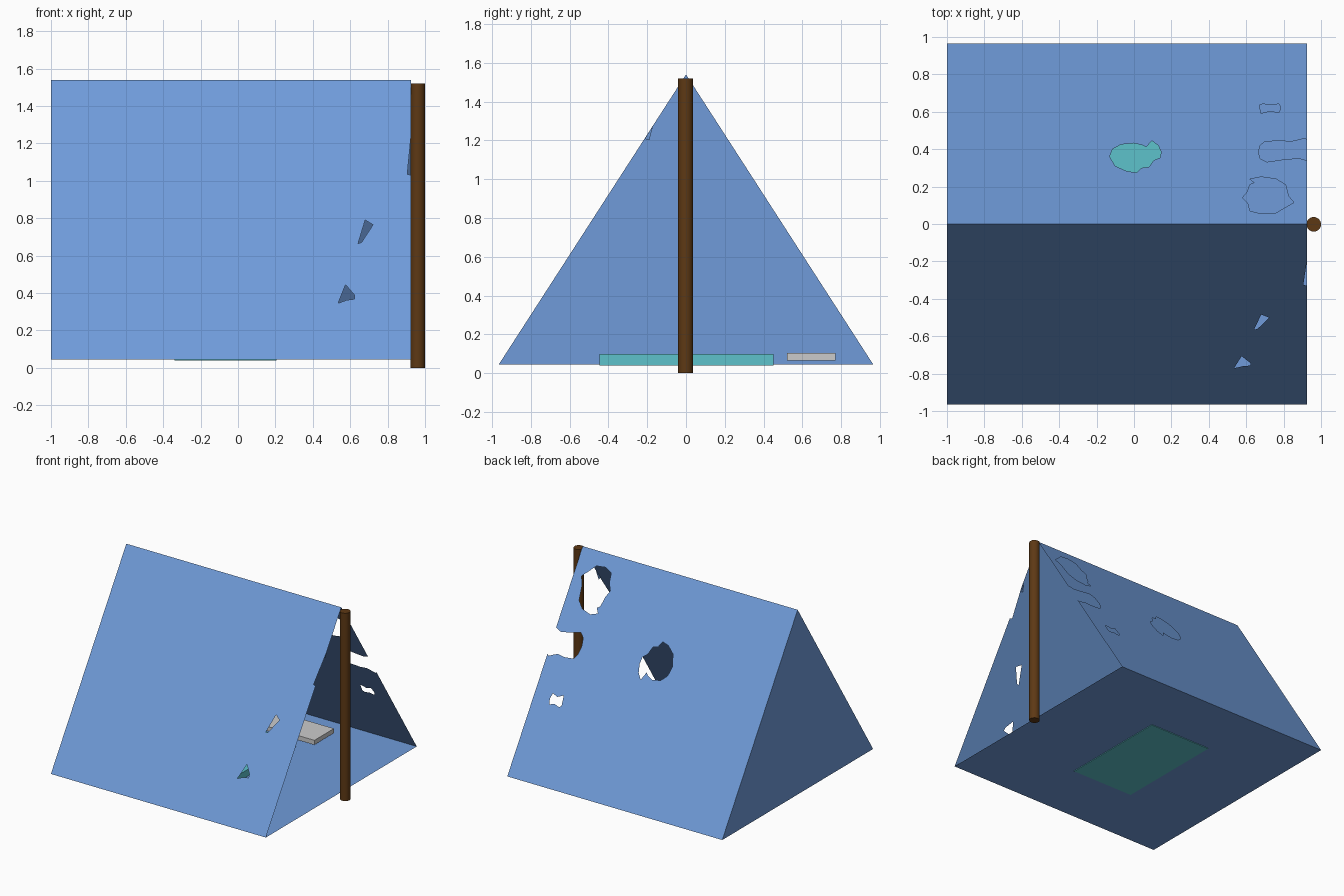
import bpy, bmesh
from mathutils import Vector

if "Cube" in bpy.data.objects:
    bpy.data.objects.remove(bpy.data.objects["Cube"])

X0, X1, HALF, BASE, RIDGE = -1.0, 0.925, 0.965, 0.045, 1.54


def material(name, rgb):
    m = bpy.data.materials.new(name)
    m.diffuse_color = (*rgb, 1)
    m.use_nodes = True
    m.node_tree.nodes["Principled BSDF"].inputs["Base Color"].default_value = m.diffuse_color
    return m


BLUE = material("blue_canvas", (0.16, 0.33, 0.70))
TEAL = material("teal_fabric", (0.11, 0.54, 0.60))
BROWN = material("brown_wood", (0.11, 0.04, 0.007))


def finish(bm, name, mat=None):
    me = bpy.data.meshes.new(name)
    bm.to_mesh(me)
    bm.free()
    ob = bpy.data.objects.new(name, me)
    bpy.context.collection.objects.link(ob)
    if mat:
        me.materials.append(mat)
    return ob


def slope_z(y):
    return RIDGE - abs(y) / HALF * (RIDGE - BASE)


def slope_y(z):
    return -(RIDGE - z) / (RIDGE - BASE) * HALF


def roof(name, outline, holes):
    """Flat sheet drawn in plan with torn holes, then lifted onto the slope."""
    bm = bmesh.new()
    for loop in [outline] + holes:
        vs = [bm.verts.new((x, y, 0)) for x, y in loop]
        for a, b in zip(vs, vs[1:] + vs[:1]):
            bm.edges.new((a, b))
    bmesh.ops.triangle_fill(bm, use_beauty=True, use_dissolve=False,
                            edges=bm.edges[:], normal=Vector((0, 0, 1)))
    for f in bm.faces:
        f.normal_update()
        if f.normal.z < 0:
            f.normal_flip()
    for v in bm.verts:
        v.co.z = slope_z(v.co.y)
    return finish(bm, name, BLUE)


def sheet(name, points):
    bm = bmesh.new()
    bm.faces.new([bm.verts.new(p) for p in points])
    return finish(bm, name, BLUE)


def box(name, lo, hi, mat=None):
    bm = bmesh.new()
    bmesh.ops.create_cube(bm, size=1)
    for v in bm.verts:
        v.co = [l + (c + 0.5) * (h - l) for c, l, h in zip(v.co, lo, hi)]
    return finish(bm, name, mat)


# back roof with large ragged holes and a torn edge
middle_hole = [(-0.13, 0.36), (-0.115, 0.40), (-0.07, 0.425), (0, 0.432), (0.05, 0.42),
               (0.065, 0.41), (0.095, 0.445), (0.13, 0.42), (0.145, 0.385), (0.14, 0.355),
               (0.105, 0.34), (0.08, 0.305), (0.04, 0.30), (0.015, 0.275), (-0.04, 0.283),
               (-0.1, 0.31)]
upper_hole = [(0.58, 0.14), (0.605, 0.17), (0.62, 0.21), (0.645, 0.22), (0.62, 0.24),
              (0.68, 0.252), (0.76, 0.24), (0.81, 0.21), (0.825, 0.15), (0.855, 0.115),
              (0.81, 0.09), (0.76, 0.06), (0.68, 0.055), (0.62, 0.07), (0.61, 0.11)]
small_hole = [(0.67, 0.635), (0.69, 0.642), (0.73, 0.635), (0.775, 0.642), (0.785, 0.62),
              (0.775, 0.595), (0.73, 0.605), (0.68, 0.592)]
edge_tear = [(0.91, 0.458), (0.885, 0.45), (0.84, 0.44), (0.78, 0.445), (0.70, 0.44),
             (0.675, 0.42), (0.665, 0.385), (0.675, 0.35), (0.71, 0.332), (0.80, 0.345),
             (0.88, 0.352)]
roof("back_roof",
     [(X0, 0), (X0, HALF), (X1, HALF), (X1, 0.45)] + edge_tear + [(X1, 0.34), (X1, 0)],
     [middle_hole, upper_hole, small_hole])

# front roof with small triangular tears
front_tears = [[(0.68, 0.79), (0.722, 0.765), (0.66, 0.67), (0.642, 0.665)],
               [(0.575, 0.445), (0.622, 0.39), (0.624, 0.368), (0.58, 0.362), (0.535, 0.345)]]
roof("front_roof",
     [(X0, 0), (X0, -HALF), (X1, -HALF), (X1, slope_y(1.03)), (0.905, slope_y(1.035)),
      (X1, slope_y(1.24)), (X1, 0)],
     [[(x, slope_y(z)) for x, z in t] for t in front_tears])
sheet("torn_flap", [(X1, -0.168, 1.28), (0.912, -0.213, 1.208), (0.915, -0.19, 1.2)])

# floor and closed end wall
sheet("floor", [(X0, -HALF, BASE), (X1, -HALF, BASE), (X1, HALF, BASE), (X0, HALF, BASE)])
sheet("end_wall", [(X0, HALF, BASE), (X0, 0, RIDGE), (X0, -HALF, BASE)])

# bedding
box("sleeping_mat", (-0.34, -0.445, 0.04), (0.205, 0.45, 0.10), TEAL)
box("pillow", (-0.32, 0.52, 0.066), (0.32, 0.77, 0.103))

# pole at the open end
bpy.ops.mesh.primitive_cylinder_add(vertices=32, radius=0.039, depth=1.52,
                                    location=(0.961, -0.002, 0.76))
pole = bpy.context.object
pole.name = "pole"
pole.data.materials.append(BROWN)
bpy.ops.object.shade_smooth_by_angle()
